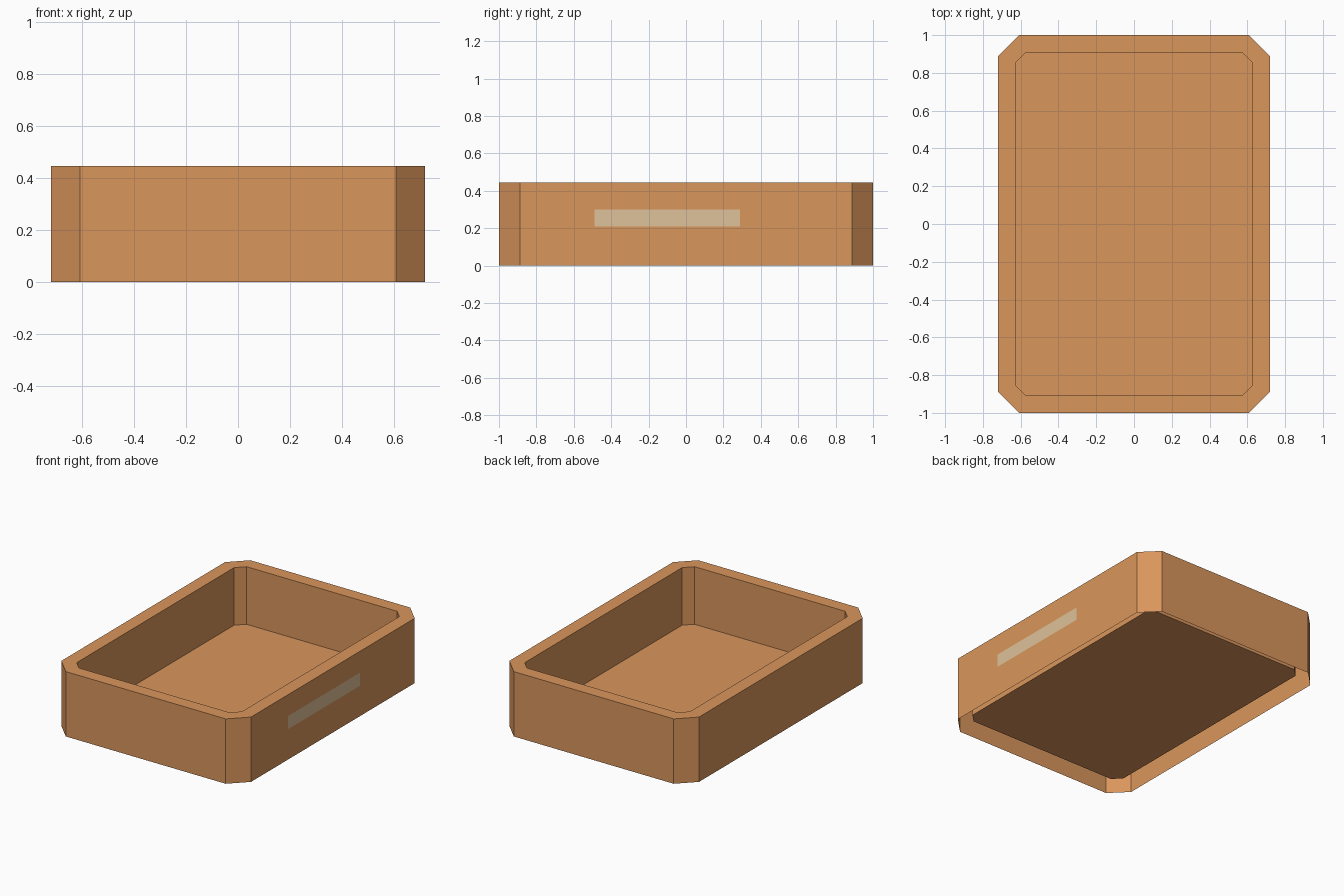
import bpy
import bmesh

if "Cube" in bpy.data.objects:
    bpy.data.objects.remove(bpy.data.objects["Cube"])

HEIGHT = 0.445
FLOOR_Z = 0.05


def material(name, rgb):
    mat = bpy.data.materials.new(name)
    mat.diffuse_color = (*rgb, 1.0)
    mat.use_nodes = True
    mat.node_tree.nodes["Principled BSDF"].inputs["Base Color"].default_value = mat.diffuse_color
    return mat


def add_object(name, bm, mat):
    mesh = bpy.data.meshes.new(name)
    bm.to_mesh(mesh)
    bm.free()
    mesh.materials.append(mat)
    obj = bpy.data.objects.new(name, mesh)
    bpy.context.collection.objects.link(obj)
    return obj


def octagon(bm, hx, hy, cut, z):
    """Counter-clockwise rectangle ring with clipped corners."""
    pts = [(hx, -hy + cut), (hx, hy - cut), (hx - cut, hy), (-hx + cut, hy),
           (-hx, hy - cut), (-hx, -hy + cut), (-hx + cut, -hy), (hx - cut, -hy)]
    return [bm.verts.new((x, y, z)) for x, y in pts]


def bridge(bm, lower, upper):
    n = len(lower)
    for i in range(n):
        j = (i + 1) % n
        bm.faces.new((lower[i], lower[j], upper[j], upper[i]))


wood = material("warm wood brown", (0.700, 0.305, 0.107))
beige = material("pale beige", (0.73, 0.54, 0.32))

# Outer walls (open underneath), top rim, inner walls
bm = bmesh.new()
outer, inner = (0.72, 1.0, 0.113), (0.627, 0.909, 0.056)
rings = [octagon(bm, *outer, 0.0), octagon(bm, *outer, HEIGHT),
         octagon(bm, *inner, HEIGHT), octagon(bm, *inner, FLOOR_Z)]
for a, b in zip(rings, rings[1:]):
    bridge(bm, a, b)
# Tray floor, raised above the bottom edge
bm.faces.new(rings[-1])
add_object("tray", bm, wood)

# Plain painted band on the right wall
bm = bmesh.new()
x = outer[0] + 0.002
band = [(-0.49, 0.21), (0.29, 0.21), (0.29, 0.30), (-0.49, 0.30)]
bm.faces.new([bm.verts.new((x, y, z)) for y, z in band])
add_object("painted_band", bm, beige)
